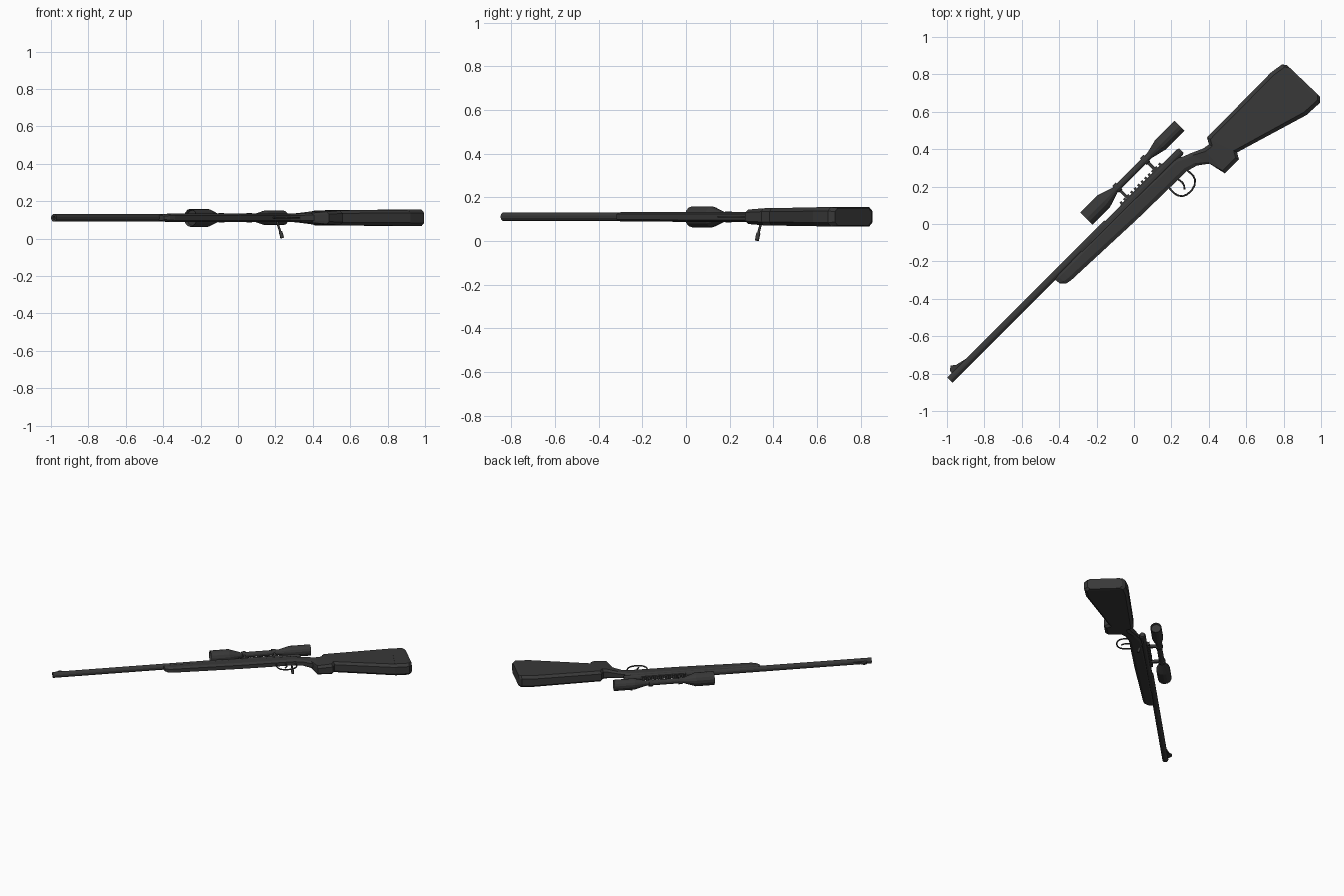
import bpy, math
from mathutils import Matrix, Vector

if "Cube" in bpy.data.objects:
    bpy.data.objects.remove(bpy.data.objects["Cube"])

# Local frame: u along the barrel (muzzle to butt), v rifle-up, w sideways
PLACE = Matrix.Translation((0, 0, 0.111)) @ Matrix.Rotation(math.radians(45), 4, 'Z')
dark = bpy.data.materials.new("dark_grey")
dark.diffuse_color = (0.04, 0.04, 0.04, 1)
dark.use_nodes = True
dark.node_tree.nodes["Principled BSDF"].inputs["Base Color"].default_value = dark.diffuse_color


def make(name, verts, faces):
    me = bpy.data.meshes.new(name)
    me.from_pydata(verts, [], faces)
    me.materials.append(dark)
    ob = bpy.data.objects.new(name, me)
    bpy.context.collection.objects.link(ob)
    ob.matrix_world = PLACE
    return ob


def skin(name, rings):
    """Join equal rings of points into a capped tube."""
    n = len(rings[0])
    verts = [p for r in rings for p in r]
    faces = [(i * n + j, i * n + (j + 1) % n, (i + 1) * n + (j + 1) % n, (i + 1) * n + j)
             for i in range(len(rings) - 1) for j in range(n)]
    faces += [tuple(range(n))[::-1], tuple(range(len(verts) - n, len(verts)))]
    return make(name, verts, faces)


def lathe(name, profile, v, sides=12):
    """Turn (u, radius) pairs around an axis parallel to the barrel."""
    a = [2 * math.pi * (k + 0.5) / sides for k in range(sides)]
    return skin(name, [[(u, v + r * math.cos(t), r * math.sin(t)) for t in a] for u, r in profile])


def loft(name, sections):
    """Octagonal sections: top point, bottom point, half width."""
    rings = []
    for ut, vt, ub, vb, hw in sections:
        t, b = Vector((ut, vt)), Vector((ub, vb))
        c = min(0.25, 0.02 / (t - b).length)
        ring = [(f, s) for f, s in ((0, .6), (c, 1), (1 - c, 1), (1, .6),
                                    (1, -.6), (1 - c, -1), (c, -1), (0, -.6))]
        rings.append([(*t.lerp(b, f), s * hw) for f, s in ring])
    return skin(name, rings)


def plate(name, outline, hw):
    return skin(name, [[(u, v, w) for u, v in outline] for w in (-hw, hw)])


def box(name, u0, u1, v0, v1, hw):
    return plate(name, [(u0, v0), (u1, v0), (u1, v1), (u0, v1)], hw)


def rod(name, pts, radius):
    """Bent round bar through local points."""
    cu = bpy.data.curves.new(name, 'CURVE')
    cu.dimensions = '3D'
    cu.bevel_depth = radius
    cu.bevel_resolution = 1
    cu.use_fill_caps = True
    sp = cu.splines.new('POLY')
    sp.points.add(len(pts) - 1)
    for p, q in zip(sp.points, pts):
        p.co = (*q, 1)
    cu.materials.append(dark)
    ob = bpy.data.objects.new(name, cu)
    bpy.context.collection.objects.link(ob)
    ob.matrix_world = PLACE


# Barrel with hollow muzzle, and receiver
lathe("barrel", [(-1.24, .009), (-1.286, .009), (-1.286, .021), (-.1, .021)], .106)
lathe("receiver", [(-.3, .020), (-.1, .022), (.445, .022), (.456, .017)], .098)
plate("front_sight", [(-1.255, .12), (-1.25, .143), (-1.228, .158), (-1.205, .14),
                      (-1.15, .127), (-1.12, .12)], .007)

# Stock: fore-end, wrist, grip and butt
loft("stock", [
    (-.510, .095, -.505, .055, .014), (-.485, .100, -.482, .032, .020),
    (-.450, .102, -.452, .025, .022), (.028, .103, .028, .006, .023),
    (.400, .092, .399, .000, .023), (.445, .067, .459, -.017, .022),
    (.478, .055, .516, -.059, .025), (.546, .024, .535, -.153, .033),
    (.584, .017, .641, -.153, .039), (.603, .051, .660, -.119, .040),
    (1.091, .055, 1.064, -.240, .043)])
loft("butt_pad", [
    (1.091, .055, 1.064, -.240, .044), (1.163, .044, 1.163, -.245, .044),
    (1.179, .021, 1.185, -.221, .040)])

# Scope with recessed lenses
lathe("scope", [(-.145, .041), (-.160, .048), (-.030, .048), (.055, .019), (.320, .019),
                (.400, .039), (.544, .039), (.530, .032)], .2, 14)

# Toothed rail, scope rings and posts
box("rail", .020, .335, .112, .124, .013)
for i in range(12):
    u = .025 + i * .0265
    box(f"rail_tooth_{i}", u, u + .013, .120, .136, .013)
for i, u in enumerate((.075, .285)):
    lathe(f"scope_ring_{i}", [(u - .013, .026), (u + .013, .026)], .2)
    box(f"scope_post_{i}", u - .008, u + .008, .120, .180, .010)

# Trigger and guard
rod("trigger_guard", [(.27, .01, 0), (.268, -.035, 0), (.274, -.059, 0), (.288, -.078, 0),
                      (.312, -.089, 0), (.345, -.091, 0), (.375, -.083, 0), (.398, -.064, 0),
                      (.407, -.040, 0), (.404, .01, 0)], .005)
rod("trigger", [(.335, .01, 0), (.340, -.025, 0), (.334, -.045, 0), (.322, -.060, 0)], .005)

# Bolt handle
rod("bolt_handle", [(.392, .097, 0), (.392, .095, -.025), (.396, .066, -.095)], .006)
rod("bolt_knob", [(.395, .074, -.075), (.396, .067, -.092), (.397, .063, -.108)], .010)
